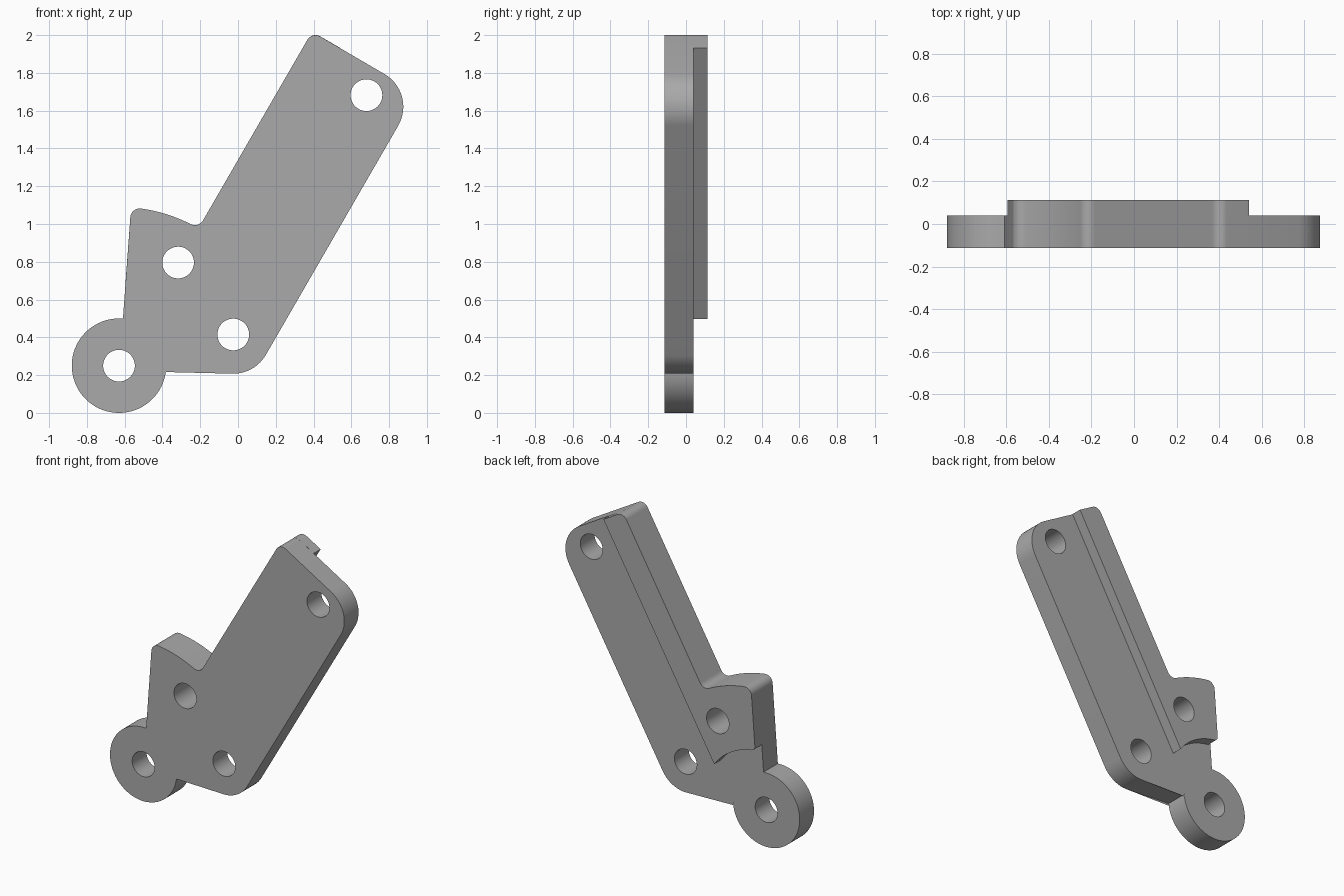
import bpy, bmesh
from math import sin, cos, tan, radians, degrees, atan2
from mathutils import Vector

if "Cube" in bpy.data.objects:
    bpy.data.objects.remove(bpy.data.objects["Cube"], do_unlink=True)

PIVOT = (-0.63, 0.25)
HOLE_R = 0.084
BACK, STEP, FRONT = 0.113, 0.04, -0.113

grey = bpy.data.materials.new("plain grey")
grey.use_nodes = True
colour = (0.4, 0.4, 0.4, 1)
grey.diffuse_color = colour
grey.node_tree.nodes["Principled BSDF"].inputs["Base Color"].default_value = colour


def arc(centre, r, start, end, steps):
    """Points on an arc, angles in degrees."""
    angles = [radians(start + (end - start) * i / steps) for i in range(steps + 1)]
    return [(centre[0] + r * cos(a), centre[1] + r * sin(a)) for a in angles]


def rounded(corners):
    """Outline in which a corner (x, z, radius) becomes a fillet."""
    out, n = [], len(corners)
    for i, c in enumerate(corners):
        p = Vector(c[:2])
        if len(c) == 2:
            out.append(p)
            continue
        u = (Vector(corners[i - 1][:2]) - p).normalized()
        v = (Vector(corners[(i + 1) % n][:2]) - p).normalized()
        half = u.angle(v) / 2
        t = c[2] / tan(half)
        centre = p + (u + v).normalized() * c[2] / sin(half)
        a, b = p + u * t - centre, p + v * t - centre
        start = degrees(atan2(a.y, a.x))
        sweep = (degrees(atan2(b.y, b.x)) - start + 180) % 360 - 180
        out += arc(centre, c[2], start, start + sweep, 14)
    return out


def plate(name, outline, holes, y_front, y_back):
    """Filled profile in the xz plane, given thickness along y."""
    curve = bpy.data.curves.new(name, "CURVE")
    curve.dimensions = "2D"
    curve.fill_mode = "BOTH"
    curve.extrude = (y_back - y_front) / 2
    for loop in [outline] + [arc(h, HOLE_R, 0, 352.5, 47) for h in holes]:
        spline = curve.splines.new("POLY")
        spline.points.add(len(loop) - 1)
        for point, (x, z) in zip(spline.points, loop):
            point.co = (x, z, 0, 1)
        spline.use_cyclic_u = True
    obj = bpy.data.objects.new(name, curve)
    bpy.context.collection.objects.link(obj)
    obj.location.y = (y_front + y_back) / 2
    obj.rotation_euler.x = radians(90)
    bpy.ops.object.select_all(action="DESELECT")
    obj.select_set(True)
    bpy.context.view_layer.objects.active = obj
    bpy.ops.object.convert(target="MESH")
    obj = bpy.context.object
    bm = bmesh.new()
    bm.from_mesh(obj.data)
    bmesh.ops.remove_doubles(bm, verts=bm.verts, dist=0.0001)
    bmesh.ops.recalc_face_normals(bm, faces=bm.faces)
    bm.to_mesh(obj.data)
    bm.free()
    obj.data.materials.clear()
    obj.data.materials.append(grey)
    bpy.ops.object.shade_smooth_by_angle(angle=radians(30))
    return obj


# Upper left edge shared by both layers: tab corner, curved tab top, inner fillet, arm tip
tab_and_tip = [(-0.566, 1.088, 0.05), *arc(PIVOT, 0.84, 81.5, 63.5, 14),
               (-0.209, 0.978, 0.05), (0.392, 2.018, 0.05)]

tab_hole = (-0.317, 0.796)
pivot_eye = arc(PIVOT, 0.25, -4, -274, 72)

# Full arm with the pivot eye
plate("arm_plate",
      rounded([(0.948, 1.693, 0.2), (0.085, 0.199, 0.2), (-0.383, 0.232),
               *pivot_eye, (-0.609, 0.5), *tab_and_tip]),
      [PIVOT, tab_hole, (-0.025, 0.415), (0.68, 1.682)], FRONT, STEP)

# Raised rail and tab on the back
plate("raised_rail",
      rounded([(0.54, 1.933), *arc(PIVOT, 0.42, 36, 80, 20),
               (-0.597, 0.67, 0.03), *tab_and_tip]),
      [tab_hole], STEP, BACK)
